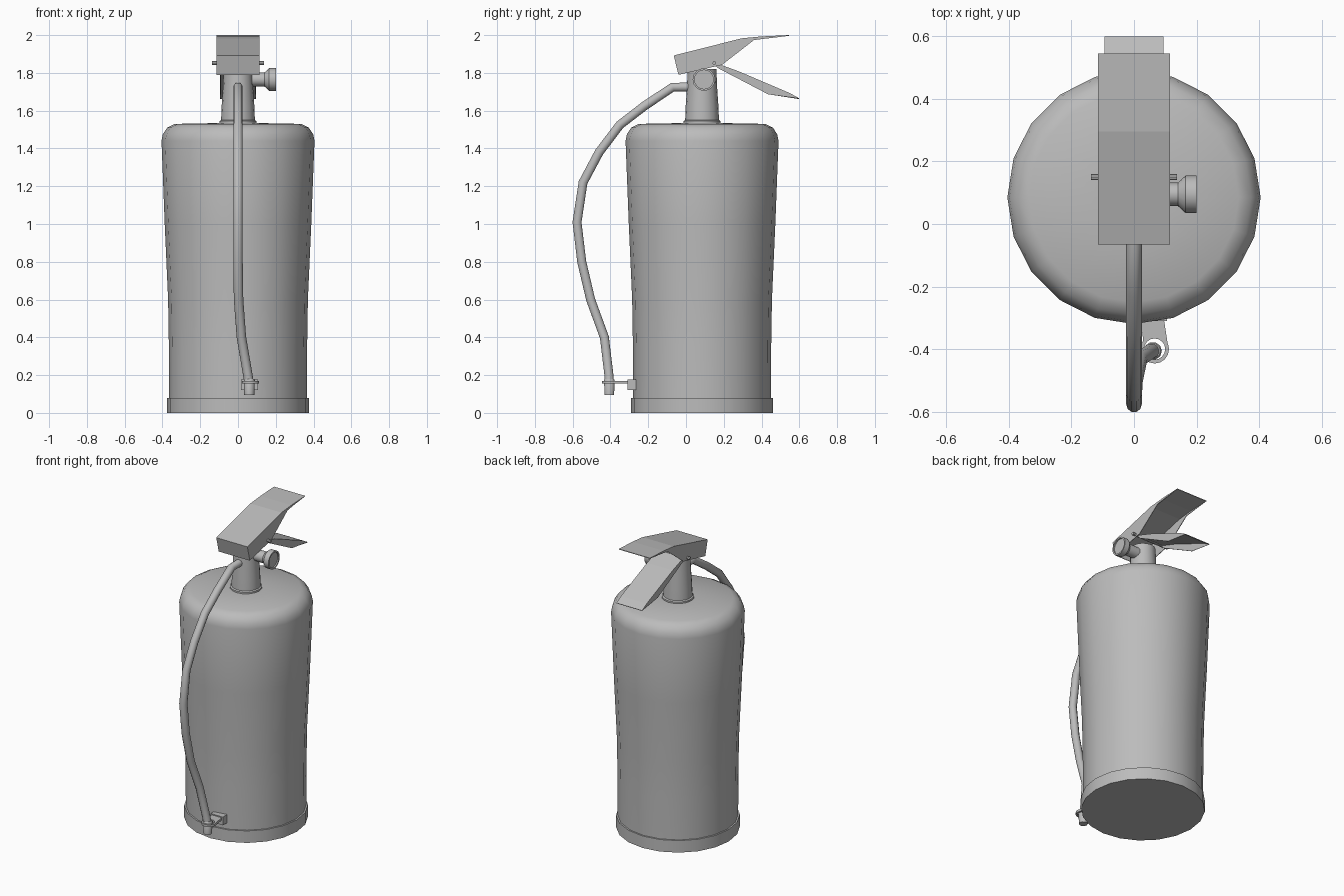
import bpy, bmesh, math
from mathutils import Vector, Matrix

cube = bpy.data.objects.get("Cube")
if cube:
    bpy.data.objects.remove(cube, do_unlink=True)

AXIS_Y = 0.085

grey = bpy.data.materials.new("plain_grey")
grey.use_nodes = True
COLOUR = (0.5, 0.5, 0.5, 1)
grey.diffuse_color = COLOUR
grey.node_tree.nodes["Principled BSDF"].inputs["Base Color"].default_value = COLOUR


def finish(name, bm, smooth=True):
    bmesh.ops.recalc_face_normals(bm, faces=bm.faces)
    mesh = bpy.data.meshes.new(name)
    bm.to_mesh(mesh)
    bm.free()
    obj = bpy.data.objects.new(name, mesh)
    bpy.context.collection.objects.link(obj)
    mesh.materials.append(grey)
    if smooth:
        bpy.ops.object.select_all(action='DESELECT')
        obj.select_set(True)
        bpy.context.view_layer.objects.active = obj
        bpy.ops.object.shade_smooth_by_angle(angle=math.radians(40))
    return obj


def bridge(bm, a, b):
    for i in range(len(a)):
        j = (i + 1) % len(a)
        bm.faces.new((a[i], a[j], b[j], b[i]))


def lathe(name, profile, sides, matrix):
    """Capped turned shape from (radius, height) pairs."""
    bm = bmesh.new()
    rings = []
    for r, h in profile:
        angles = [math.tau * i / sides for i in range(sides)]
        rings.append([bm.verts.new(matrix @ Vector((r * math.cos(a), r * math.sin(a), h)))
                      for a in angles])
    for a, b in zip(rings, rings[1:]):
        bridge(bm, a, b)
    bm.faces.new(rings[0])
    bm.faces.new(rings[-1])
    return finish(name, bm)


def prism(bm, outline, lo, hi, place):
    """Solid outline between lo and hi; place maps (u, v, w) to a point."""
    a = [bm.verts.new(place(u, v, lo)) for u, v in outline]
    b = [bm.verts.new(place(u, v, hi)) for u, v in outline]
    bridge(bm, a, b)
    bm.faces.new(a)
    bm.faces.new(b)


def channel(name, top, flange, half, front=None):
    """Folded sheet lever: a top strip, two side flanges and an optional front."""
    bm = bmesh.new()
    for (y0, z0), (y1, z1) in zip(top, top[1:]):
        bm.faces.new([bm.verts.new(p) for p in
                      ((-half, y0, z0), (half, y0, z0), (half, y1, z1), (-half, y1, z1))])
    for s in (-half, half):
        bm.faces.new([bm.verts.new((s, y, z)) for y, z in flange])
    if front:
        (y0, z0), (y1, z1) = top[0], front
        bm.faces.new([bm.verts.new(p) for p in
                      ((-half, y0, z0), (half, y0, z0), (half, y1, z1), (-half, y1, z1))])
    bmesh.ops.remove_doubles(bm, verts=bm.verts, dist=0.0005)
    obj = finish(name, bm, smooth=False)
    mod = obj.modifiers.new("sheet", 'SOLIDIFY')
    mod.thickness = 0.004
    mod.offset = -1
    return obj


upright = Matrix.Translation((0, AXIS_Y, 0))

# Tank and its foot ring
lathe("tank", [(0.365, 0.07), (0.366, 0.35), (0.37, 0.6), (0.388, 1.0), (0.405, 1.44),
               (0.398, 1.475), (0.375, 1.51), (0.335, 1.53), (0.08, 1.535)], 20, upright)
lathe("foot_ring", [(0.375, 0), (0.375, 0.08), (0.36, 0.08)], 20, upright)

# Neck with collar
lathe("neck_collar", [(0.098, 1.525), (0.098, 1.545), (0.09, 1.55)], 16, upright)
lathe("neck", [(0.09, 1.53), (0.087, 1.62), (0.08, 1.72), (0.076, 1.82)], 16, upright)

# Side gauge with a recessed face
gauge = Matrix.Translation((0, 0.095, 1.765)) @ Matrix.Rotation(math.pi / 2, 4, 'Y')
lathe("gauge", [(0.037, 0.04), (0.037, 0.14), (0.06, 0.165), (0.06, 0.2),
                (0.05, 0.2), (0.05, 0.192)], 16, gauge)

# Upper and lower levers
upper = [(-0.065, 1.892), (0.295, 1.983), (0.4, 1.993), (0.545, 2.0)]
channel("upper_lever", upper,
        upper + [(0.36, 1.974), (0.19, 1.842), (-0.04, 1.79)], 0.115, front=(-0.04, 1.79))
lower = [(0.13, 1.862), (0.275, 1.81), (0.55, 1.693), (0.6, 1.665)]
channel("lower_lever", lower,
        lower + [(0.434, 1.687), (0.17, 1.825)], 0.095)

# Hinge pin
pin = Matrix.Translation((0, 0.15, 1.852)) @ Matrix.Rotation(math.pi / 2, 4, 'Y')
lathe("hinge_pin", [(0.01, -0.137), (0.01, 0.137)], 8, pin)

# Hose swept along a bent path
path = [(0, 0.05, 1.725), (0, -0.07, 1.725), (0, -0.22, 1.625), (0, -0.35, 1.525),
        (0, -0.46, 1.38), (0, -0.545, 1.22), (0, -0.577, 1.01), (0, -0.552, 0.8),
        (0.003, -0.505, 0.6), (0.018, -0.432, 0.4), (0.052, -0.408, 0.2), (0.06, -0.406, 0.15)]
path = [Vector(p) for p in path]
bm = bmesh.new()
rings = []
for i, p in enumerate(path):
    t = (path[min(i + 1, len(path) - 1)] - path[max(i - 1, 0)]).normalized()
    u = Vector((1, 0, 0))
    u = (u - t * u.dot(t)).normalized()
    v = t.cross(u)
    rings.append([bm.verts.new(p + 0.025 * (u * math.cos(a) + v * math.sin(a)))
                  for a in (math.tau * k / 10 for k in range(10))])
for a, b in zip(rings, rings[1:]):
    bridge(bm, a, b)
bm.faces.new(rings[0])
bm.faces.new(rings[-1])
finish("hose", bm)
nozzle = Matrix.Translation((0.06, -0.406, 0))
lathe("nozzle", [(0.027, 0.095), (0.029, 0.175), (0.025, 0.18)], 10, nozzle)

# Hose clip: flat ring, tapering arm and mounting block
CLIP = Vector((0.066, -0.4, 0.155))
bm = bmesh.new()
loops = []
for r, h in ((0.046, 0), (0.046, 0.015), (0.034, 0.015), (0.034, 0)):
    loops.append([bm.verts.new(CLIP + Vector((r * math.cos(a), r * math.sin(a), h)))
                  for a in (math.tau * k / 16 for k in range(16))])
for k in range(4):
    bridge(bm, loops[k], loops[(k + 1) % 4])
finish("clip_ring", bm)

bm = bmesh.new()
prism(bm, [(0.03, -0.375), (0.066, -0.36), (0.108, -0.385), (0.095, -0.3), (0.02, -0.3)],
      0.155, 0.17, lambda x, y, z: (x, y, z))
prism(bm, [(0.015, 0.122), (0.105, 0.122), (0.105, 0.177), (0.015, 0.177)],
      -0.31, -0.26, lambda x, z, y: (x, y, z))
finish("clip_arm", bm, smooth=False)
